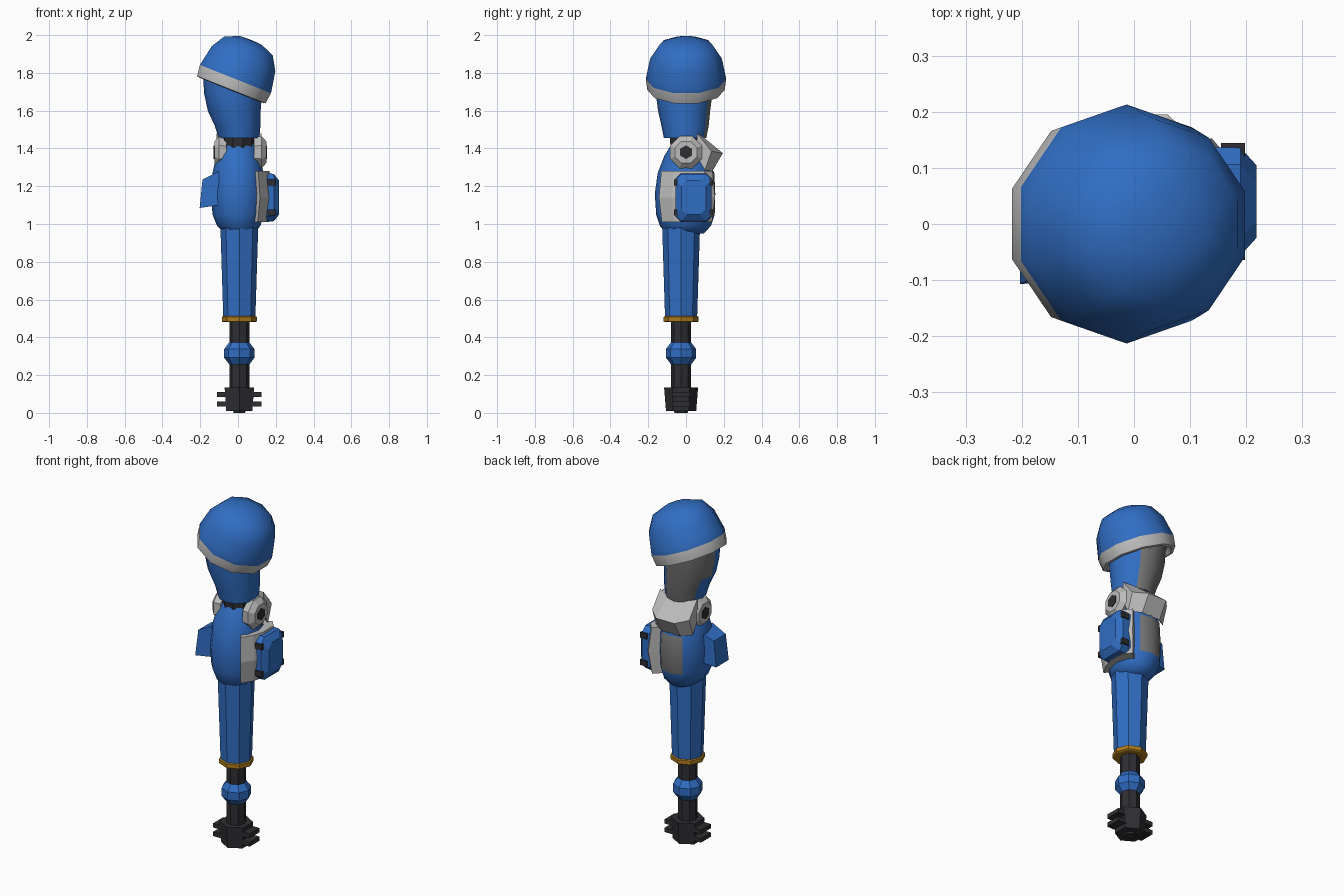
import bpy, bmesh
from math import sin, cos, radians, tau
from mathutils import Vector

cube = bpy.data.objects.get("Cube")
if cube:
    bpy.data.objects.remove(cube)


def material(name, rgb):
    m = bpy.data.materials.new(name)
    m.use_nodes = True
    m.diffuse_color = (*rgb, 1)
    bsdf = next(n for n in m.node_tree.nodes if n.type == 'BSDF_PRINCIPLED')
    bsdf.inputs["Base Color"].default_value = (*rgb, 1)
    bsdf.inputs["Roughness"].default_value = 0.6
    return m


BLUE = material("blue", (0.03, 0.155, 0.55))
LIGHT = material("light_grey", (0.5, 0.5, 0.5))
MID = material("mid_grey", (0.18, 0.18, 0.185))
DARK = material("dark_grey", (0.028, 0.028, 0.033))
GOLD = material("gold", (0.42, 0.2, 0.012))


def solid(name, rings, mats, rule=None, smooth=None):
    """Bridge rings of 3D points, cap both ends, colour faces by rule."""
    bm = bmesh.new()
    loops = [[bm.verts.new(p) for p in ring] for ring in rings]
    n = len(loops[0])
    for a, b in zip(loops, loops[1:]):
        for i in range(n):
            j = (i + 1) % n
            bm.faces.new((a[i], a[j], b[j], b[i]))
    bm.faces.new(loops[0])
    bm.faces.new(loops[-1])
    bmesh.ops.recalc_face_normals(bm, faces=bm.faces)
    bm.normal_update()
    if rule:
        for f in bm.faces:
            f.material_index = rule(f.calc_center_median(), f.normal)
    me = bpy.data.meshes.new(name)
    bm.to_mesh(me)
    bm.free()
    for m in mats:
        me.materials.append(m)
    ob = bpy.data.objects.new(name, me)
    bpy.context.collection.objects.link(ob)
    if smooth:
        bpy.ops.object.select_all(action='DESELECT')
        ob.select_set(True)
        bpy.context.view_layer.objects.active = ob
        bpy.ops.object.shade_smooth_by_angle(angle=radians(smooth))
    return ob


def oval(cx, cy, z, rx, ry, sides, phase=0):
    angles = [tau * i / sides + radians(phase) for i in range(sides)]
    return [(cx + rx * cos(a), cy + ry * sin(a), z) for a in angles]


def turned(name, profile, sides, mat, cx=0, cy=0, phase=0, smooth=None):
    rings = [oval(cx, cy, z, r, r, sides, phase) for r, z in profile]
    return solid(name, rings, [mat], smooth=smooth)


def disc_x(name, profile, sides, mat, y, z, phase=0):
    """Turned shape whose axis runs along x; profile holds (radius, x)."""
    rings = [[(x, y + p[0], z + p[1]) for p in oval(0, 0, 0, r, r, sides, phase)]
             for r, x in profile]
    return solid(name, rings, [mat])


def pad_x(name, steps, cy, cz, mat, cut=0.03):
    """Corner-cut pad stacked along x; steps hold (x, half width, half height)."""
    rings = []
    for x, w, h in steps:
        quarter = [(w, h - cut), (w - cut, h)]
        pts = quarter + [(-a, b) for a, b in quarter[::-1]]
        pts += [(-a, -b) for a, b in pts]
        rings.append([(x, cy + a, cz + b) for a, b in pts])
    return solid(name, rings, [mat])


def box(name, x, y, z, mat):
    rings = [[(x[0], y[0], k), (x[1], y[0], k), (x[1], y[1], k), (x[0], y[1], k)] for k in z]
    return solid(name, rings, [mat])


# Tilted shoulder dome with a pale rim
dome = [(0.175, 0.03), (0.185, 0.0), (0.205, 0.003), (0.213, 0.064), (0.208, 0.09),
        (0.19, 0.18), (0.145, 0.252), (0.065, 0.284), (0.01, 0.287)]
shoulder = solid("shoulder_dome", [oval(0, 0, z, r, r, 10, 90) for r, z in dome],
                 [BLUE, LIGHT], lambda c, n: int(c.z < 0.06 and n.z < 0.5), smooth=50)
shoulder.rotation_euler.y = radians(21.7)
shoulder.location = (-0.037, 0, 1.708)

# Upper arm, grey on its rear faces
back = Vector((-0.37, 0.93, 0))
arm = [(-0.03, -0.008, 1.78, 0.155, 0.152), (-0.026, -0.01, 1.69, 0.153, 0.15),
       (-0.02, -0.01, 1.6, 0.14, 0.138), (-0.002, -0.005, 1.52, 0.121, 0.125),
       (0.005, -0.005, 1.455, 0.108, 0.112)]
solid("upper_arm", [oval(*r, 12) for r in arm], [BLUE, MID],
      lambda c, n: int(n.dot(back) > (0.5 if c.z > 1.56 else 0.7)), smooth=45)

# Elbow joint
turned("elbow_neck", [(0.085, 1.39), (0.09, 1.46)], 10, DARK)
disc_x("elbow_axle", [(0.04, -0.11), (0.04, 0.13)], 8, DARK, 0, 1.38)
for side, name, out in ((1, "left", 0.15), (-1, "right", 0.125)):
    disc_x(name + "_elbow_disc", [(0.085, side * (out - 0.065)), (0.092, side * (out - 0.025)),
                                  (0.062, side * out)], 8, LIGHT, 0, 1.38, 22.5)
    disc_x(name + "_elbow_bolt", [(0.036, side * (out - 0.01)), (0.036, side * (out + 0.004))],
           6, DARK, 0, 1.38, 30)

# Pointed guard behind the elbow
ridge = [(0.085, 1.465), (0.195, 1.375), (0.14, 1.28), (0.09, 1.34)]
wing = [(0.06, 1.48), (0.135, 1.385), (0.1, 1.285), (0.05, 1.37)]
solid("elbow_guard", [[(x, y, z) for y, z in prof] for x, prof in
                      ((-0.115, wing), (-0.06, ridge), (0.06, ridge), (0.125, wing))], [LIGHT])

# Swollen forearm with a grey rear patch
bulge = [(0, 0, 1.425, 0.085, 0.075), (0, -0.005, 1.36, 0.115, 0.11),
         (0, 0, 1.27, 0.135, 0.15), (0, -0.005, 1.16, 0.143, 0.16),
         (0, -0.003, 1.05, 0.135, 0.155), (0.004, -0.003, 0.99, 0.115, 0.135),
         (0.008, -0.005, 0.95, 0.075, 0.1)]
solid("forearm_bulge", [oval(*r, 12) for r in bulge], [BLUE, MID],
      lambda c, n: int(n.y > 0.85 and 1.06 < c.z < 1.27), smooth=50)

# Curved side plate, its pad and clips
plate = [(0.11, -0.135), (0.15, -0.07), (0.172, 0), (0.168, 0.1), (0.13, 0.145), (0.08, 0.1),
         (0.08, -0.08)]
solid("side_plate", [[(x * s, y * s, z) for x, y in plate]
                     for z, s in ((1.01, 0.95), (1.14, 1.06), (1.28, 0.97))], [LIGHT])
pad_x("side_pad", [(0.14, 0.096, 0.13), (0.19, 0.096, 0.125), (0.218, 0.065, 0.09)],
      0.04, 1.14, BLUE)
for y in (-0.052, 0.132):
    for z in (1.06, 1.22):
        box("pad_clip", (0.155, 0.198), (y - 0.012, y + 0.012), (z - 0.016, z + 0.016), DARK)

# Block on the opposite side
solid("side_block", [
    [(-0.1, -0.1, z0), (-0.1, 0.03, z0), (-0.1, 0.03, z1), (-0.1, -0.1, z1)]
    if i == 0 else
    [(-0.203, -0.107, z0), (-0.203, 0.01, z0), (-0.188, 0.01, z1), (-0.188, -0.1, z1)]
    for i, (z0, z1) in enumerate(((1.1, 1.28), (1.085, 1.235)))], [BLUE])

# Tapered lower sleeve, collar, shaft and bulb
wx, wy = 0.007, -0.026
turned("lower_sleeve", [(0.085, 0.505), (0.1, 0.98)], 8, BLUE, wx, wy)
turned("collar", [(0.085, 0.48), (0.093, 0.485), (0.093, 0.508), (0.085, 0.512)], 8, GOLD, wx, wy)
turned("wrist_shaft", [(0.053, 0.1), (0.053, 0.5)], 8, DARK, wx, wy)
turned("wrist_bulb", [(0.052, 0.255), (0.08, 0.292), (0.08, 0.338), (0.052, 0.375)],
       8, BLUE, wx, wy)

# Tool head with paired fins
turned("tool_head", [(0.08, 0.01), (0.09, 0.135)], 6, DARK, wx, wy, 90)
turned("tool_tip", [(0.035, 0.0), (0.04, 0.02)], 6, DARK, wx, wy, 90)
for z in (0.035, 0.085):
    box("tool_fin", (wx - 0.118, wx + 0.118), (wy - 0.046, wy + 0.046), (z, z + 0.025), DARK)
